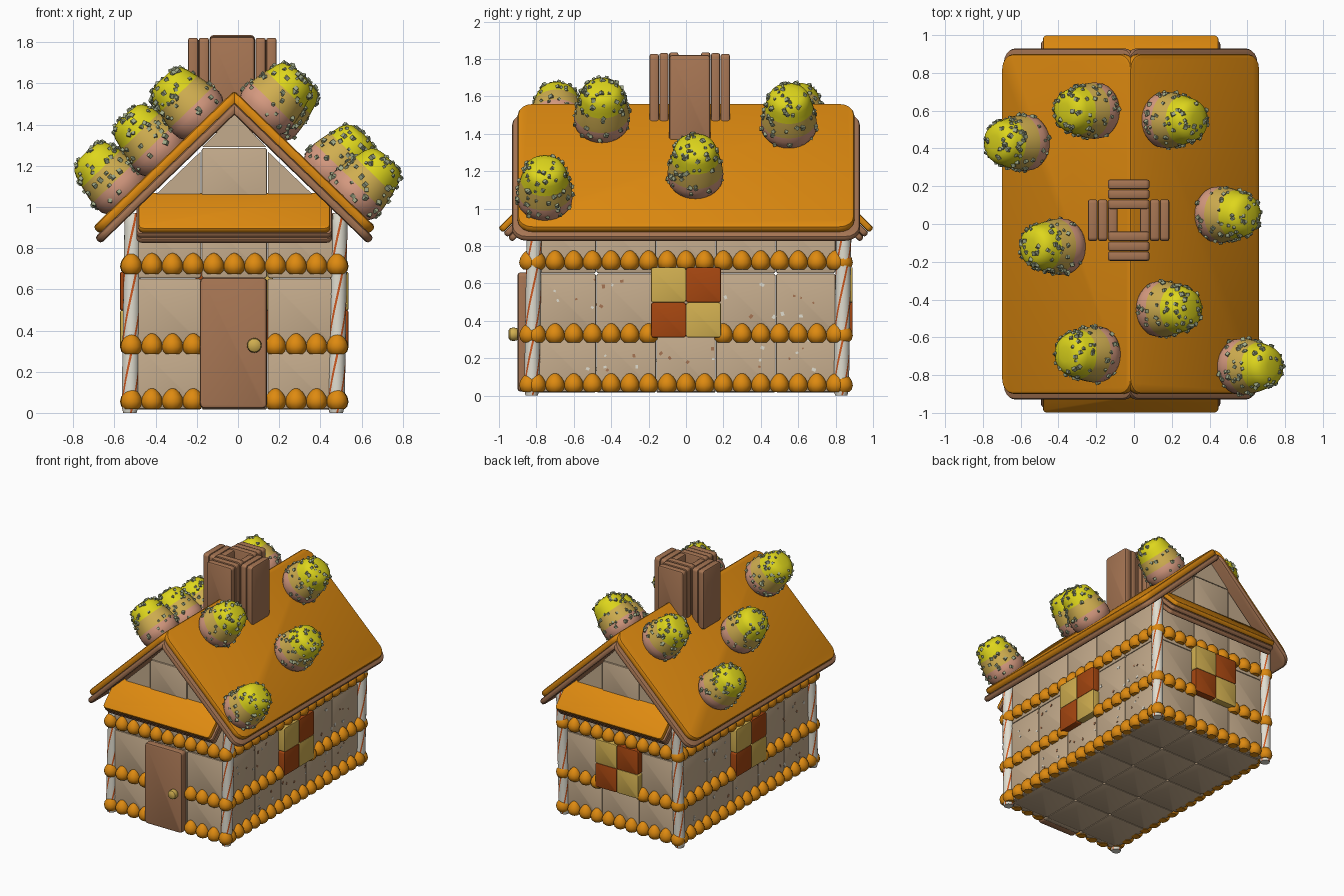
import bpy, bmesh, math, random
from mathutils import Matrix, Vector

if "Cube" in bpy.data.objects:
    bpy.data.objects.remove(bpy.data.objects["Cube"])

random.seed(4)


def material(name, r, g, b):
    lin = [c / 12.92 if c < 0.04045 else ((c + 0.055) / 1.055) ** 2.4 for c in (r / 255, g / 255, b / 255)]
    m = bpy.data.materials.new(name)
    m.diffuse_color = (*lin, 1)
    m.use_nodes = True
    m.node_tree.nodes["Principled BSDF"].inputs["Base Color"].default_value = m.diffuse_color
    return m


ORANGE = material("orange icing", 222, 138, 16)
WALL = material("wafer tan", 196, 171, 140)
BROWN = material("biscuit brown", 166, 117, 83)
WHITE = material("candy white", 224, 221, 208)
RED = material("stripe red", 205, 88, 32)
RUST = material("window rust", 165, 70, 16)
KHAKI = material("caramel", 208, 174, 80)
YELLOW = material("drop yellow", 222, 214, 28)
PINK = material("drop pink", 214, 154, 128)
GREY = material("sugar grey green", 160, 169, 135)

CX = -0.018          # middle of the house
UP = Vector((0, 0, 1))


def frame(origin, x, y):
    x, y = Vector(x).normalized(), Vector(y).normalized()
    m = Matrix((x, y, x.cross(y))).transposed().to_4x4()
    m.translation = origin
    return m


def finish(bm, name, *mats):
    me = bpy.data.meshes.new(name)
    bmesh.ops.recalc_face_normals(bm, faces=bm.faces)
    bm.to_mesh(me)
    bm.free()
    for m in mats:
        me.materials.append(m)
    ob = bpy.data.objects.new(name, me)
    bpy.context.collection.objects.link(ob)
    bpy.ops.object.select_all(action='DESELECT')
    ob.select_set(True)
    bpy.context.view_layer.objects.active = ob
    bpy.ops.object.shade_smooth_by_angle(angle=math.radians(40))
    return ob


def plate(bm, mat, size, corner, edge, index=0):
    """Slab with rounded outline (corner) and softened rims (edge)."""
    t = bmesh.new()
    bmesh.ops.create_cube(t, size=1, matrix=Matrix.Diagonal((*size, 1)))
    up = [e for e in t.edges if abs(e.verts[0].co.z - e.verts[1].co.z) > 1e-5]
    bmesh.ops.bevel(t, geom=up, offset=corner, segments=4, profile=0.5, affect='EDGES')
    rim = [e for e in t.edges if abs(e.verts[0].co.z - e.verts[1].co.z) < 1e-5]
    bmesh.ops.bevel(t, geom=rim, offset=edge, segments=2, profile=0.5, affect='EDGES')
    t.transform(mat)
    add(bm, t, index)


def add(bm, t, index=None):
    if index is not None:
        for f in t.faces:
            f.material_index = index
    me = bpy.data.meshes.new("temp")
    t.to_mesh(me)
    t.free()
    bm.from_mesh(me)
    bpy.data.meshes.remove(me)


def lathe(bm, mat, profile, seg, index=lambda ring: 0):
    rings = [[bm.verts.new(mat @ Vector((r * math.cos(a * math.tau / seg), r * math.sin(a * math.tau / seg), z)))
              for a in range(seg)] for r, z in profile]
    for i in range(len(rings) - 1):
        for a in range(seg):
            b = (a + 1) % seg
            f = bm.faces.new((rings[i][a], rings[i][b], rings[i + 1][b], rings[i + 1][a]))
            f.material_index = index(i)
    bm.faces.new(rings[0][::-1]).material_index = index(0)
    bm.faces.new(rings[-1]).material_index = index(len(rings) - 2)


# Walls: name, outward direction, point on the outer surface, tile columns, icing drops each side
WALLS = [("front", (0, -1, 0), (CX, -0.84, 0), 3, 5), ("back", (0, 1, 0), (CX, 0.84, 0), 3, 5),
         ("right", (1, 0, 0), (CX + 0.503, 0, 0), 5, 8), ("left", (-1, 0, 0), (CX - 0.503, 0, 0), 5, 8)]
DROP = [(0.032, 0), (0.046, 0.014), (0.052, 0.036), (0.047, 0.06), (0.033, 0.082), (0.018, 0.096), (0.004, 0.101)]

for name, n, origin, cols, count in WALLS:
    M = frame(origin, UP.cross(Vector(n)), UP)
    at = lambda u, z, w: M @ Matrix.Translation((u, z, w))
    # wafer tiles
    bm = bmesh.new()
    for c in range(cols):
        for r in range(3):
            plate(bm, at((c - (cols - 1) / 2) * 0.32, 0.178 + r * 0.317, -0.02), (0.318, 0.315, 0.04), 0.014, 0.006)
    if cols == 3:    # gable pieces
        plate(bm, at(0, 1.13, -0.02), (0.318, 0.315, 0.04), 0.014, 0.006)
        for pts in ([(-0.47, 0.975), (-0.163, 0.975), (-0.163, 1.27)], [(0.163, 0.975), (0.47, 0.975), (0.163, 1.27)],
                    [(-0.155, 1.292), (0.155, 1.292), (0, 1.45)]):
            t = bmesh.new()
            f = t.faces.new([t.verts.new((u, z, -0.04)) for u, z in pts])
            ext = bmesh.ops.extrude_face_region(t, geom=[f])["geom"]
            bmesh.ops.translate(t, vec=(0, 0, 0.036), verts=[v for v in ext if isinstance(v, bmesh.types.BMVert)])
            t.transform(M)
            add(bm, t, 0)
    finish(bm, name + "_wall", WALL)
    # icing rows, broken at the door and windows
    bm = bmesh.new()
    for row, z in enumerate((0.018, 0.285, 0.675)):
        for i in range(-count, count + 1):
            if abs(i) <= 1 and (row == 1 or (row == 0 and name == "front")):
                continue
            lathe(bm, Matrix.Translation(M @ Vector((i * 0.1, z, 0))), DROP, 12)
    finish(bm, name + "_icing_rows", ORANGE)
    # crumbs on the long walls
    if cols == 5:
        bm = bmesh.new()
        for i in range(46):
            s = random.uniform(0.010, 0.022)
            t = bmesh.new()
            bmesh.ops.create_cube(t, size=1, matrix=at(random.uniform(-0.74, 0.74), random.choice((0.13, 0.42)) +
                                  random.uniform(0, 0.2), 0) @ Matrix.Rotation(random.uniform(0, 3), 4, 'Z')
                                  @ Matrix.Diagonal((s, s * 0.8, 0.006, 1)))
            add(bm, t, i % 2)
        finish(bm, name + "_crumbs", BROWN, WHITE)
    # chequered window or door with knob
    bm = bmesh.new()
    if name == "front":
        plate(bm, at(-0.004, 0.34, 0.03), (0.325, 0.635, 0.06), 0.022, 0.012)
        finish(bm, "door", BROWN)
        bm = bmesh.new()
        lathe(bm, at(0.097, 0.328, 0.055), [(0.024, 0), (0.034, 0.012), (0.036, 0.03), (0.032, 0.046), (0.018, 0.055)], 16)
        finish(bm, "door_knob", KHAKI)
    else:
        for i in (0, 1):
            for j in (0, 1):
                plate(bm, at((i - 0.5) * 0.187, 0.498 + (j - 0.5) * 0.187, 0.016),
                      (0.188, 0.188, 0.07), 0.014, 0.006, int(i == j))
        finish(bm, name + "_window", KHAKI, RUST)

# Floor tiles
bm = bmesh.new()
for c in range(-1, 2):
    for r in range(-2, 3):
        plate(bm, Matrix.Translation((CX + c * 0.32, r * 0.32, 0.035)), (0.318, 0.318, 0.035), 0.014, 0.006)
finish(bm, "floor", WALL)

# Twisted corner posts with candy stripes
SEG, RINGS = 24, 30
for x, y, name in ((-0.525, -0.825, "front_left"), (0.477, -0.825, "front_right"),
                   (-0.525, 0.83, "back_left"), (0.477, 0.83, "back_right")):
    bm = bmesh.new()
    rings = []
    for k in range(RINGS + 1):
        t = k / RINGS
        r = 0.041 if 0 < k < RINGS else 0.033
        rings.append([bm.verts.new((x + 0.015 * t + r * math.cos(a * math.tau / SEG + t * 5),
                                    y + 0.015 * t + r * math.sin(a * math.tau / SEG + t * 5), t * 0.97)) for a in range(SEG)])
    for k in range(RINGS):
        for a in range(SEG):
            b = (a + 1) % SEG
            f = bm.faces.new((rings[k][a], rings[k][b], rings[k + 1][b], rings[k + 1][a]))
            f.material_index = int(a % 6 == 0)
    bm.faces.new(rings[0][::-1])
    bm.faces.new(rings[-1])
    finish(bm, name + "_post", WHITE, RED)

# Roof slopes: orange icing slab over a larger brown biscuit slab
A = math.radians(44)
RIDGE = Vector((CX, 0, 1.566))
SLOPE = {}
for side, name in ((-1, "left"), (1, "right")):
    down = Vector((side * math.cos(A), 0, -math.sin(A)))
    nrm = Vector((side * math.sin(A), 0, math.cos(A)))
    SLOPE[side] = (down, nrm)
    for part, s0, s1, half, depth, thick, mat in (("icing", 0.0, 0.955, 0.9, 0.024, 0.048, ORANGE),
                                                  ("biscuit", 0.03, 0.985, 0.93, 0.064, 0.042, BROWN)):
        bm = bmesh.new()
        M = frame(RIDGE + down * (s0 + s1) / 2 - nrm * depth, down, nrm.cross(down))
        plate(bm, M, (s1 - s0, half * 2, thick), 0.08, 0.017)
        finish(bm, f"{name}_roof_{part}", mat)

# Layered awnings over both ends
for side, name in ((-1, "front"), (1, "back")):
    nrm = Vector((0, side, 1)).normalized()
    down = Vector((0, side, -1)).normalized()
    bm = bmesh.new()
    for depth, thick, width, idx in ((0.018, 0.036, 0.93, 0), (0.054, 0.034, 0.95, 1), (0.089, 0.034, 0.95, 1)):
        M = frame(Vector((CX, side * 0.915, 0.985)) - nrm * depth, down, nrm.cross(down))
        plate(bm, M, (0.25, width, thick), 0.025, 0.011, idx)
    finish(bm, name + "_awning", ORANGE, BROWN)

# Chimney: three upright slabs on each of four sides
bm = bmesh.new()
for q in range(4):
    d = Vector((math.cos(q * math.pi / 2), math.sin(q * math.pi / 2), 0))
    for k, off in enumerate((0.085, 0.138, 0.19)):
        z1 = 1.835 - 0.004 * k if q % 2 else 1.822
        M = frame(Vector((-0.028, 0.02, (1.36 + z1) / 2)) + d * off, UP.cross(d), UP)
        plate(bm, M, (0.22, z1 - 1.36, 0.05), 0.02, 0.011)
finish(bm, "chimney", BROWN)

# Sugared gumdrops standing on the slopes
GUM = [(0.128, -0.01), (0.146, 0.02), (0.15, 0.055), (0.147, 0.085), (0.142, 0.115), (0.136, 0.145),
       (0.129, 0.175), (0.122, 0.2), (0.115, 0.23), (0.102, 0.258), (0.078, 0.276), (0.04, 0.284)]
SPOTS = [(-1, -0.64, 0.43), (-1, -0.27, 0.6), (-1, -0.45, -0.12), (-1, -0.265, -0.69),
         (1, 0.235, 0.55), (1, 0.515, 0.05), (1, 0.205, -0.45), (1, 0.635, -0.755)]
for k, (side, x, y) in enumerate(SPOTS):
    down, nrm = SLOPE[side]
    s = (abs(x - CX) - 0.14 * math.sin(A)) / math.cos(A)
    M = frame(RIDGE + Vector((0, y, 0)) + down * s, down, nrm.cross(down))
    bm = bmesh.new()
    lathe(bm, M, GUM, 28, lambda i: 0 if i < 3 else 1 if i < 6 else 2)
    for j in range(85):
        i = random.randrange(1, len(GUM) - 1)
        f, a, sz = random.random(), random.uniform(0, math.tau), random.uniform(0.012, 0.022)
        r, z = (GUM[i][c] * (1 - f) + GUM[i + 1][c] * f for c in (0, 1))
        t = bmesh.new()
        rot = Matrix.Rotation(random.uniform(0, 3), 4, 'X') @ Matrix.Rotation(random.uniform(0, 3), 4, 'Y')
        bmesh.ops.create_cube(t, size=sz, matrix=M @ Matrix.Translation((r * math.cos(a), r * math.sin(a), z)) @ rot)
        add(bm, t, 3)
    finish(bm, f"gumdrop_{k + 1}", PINK, KHAKI, YELLOW, GREY)
